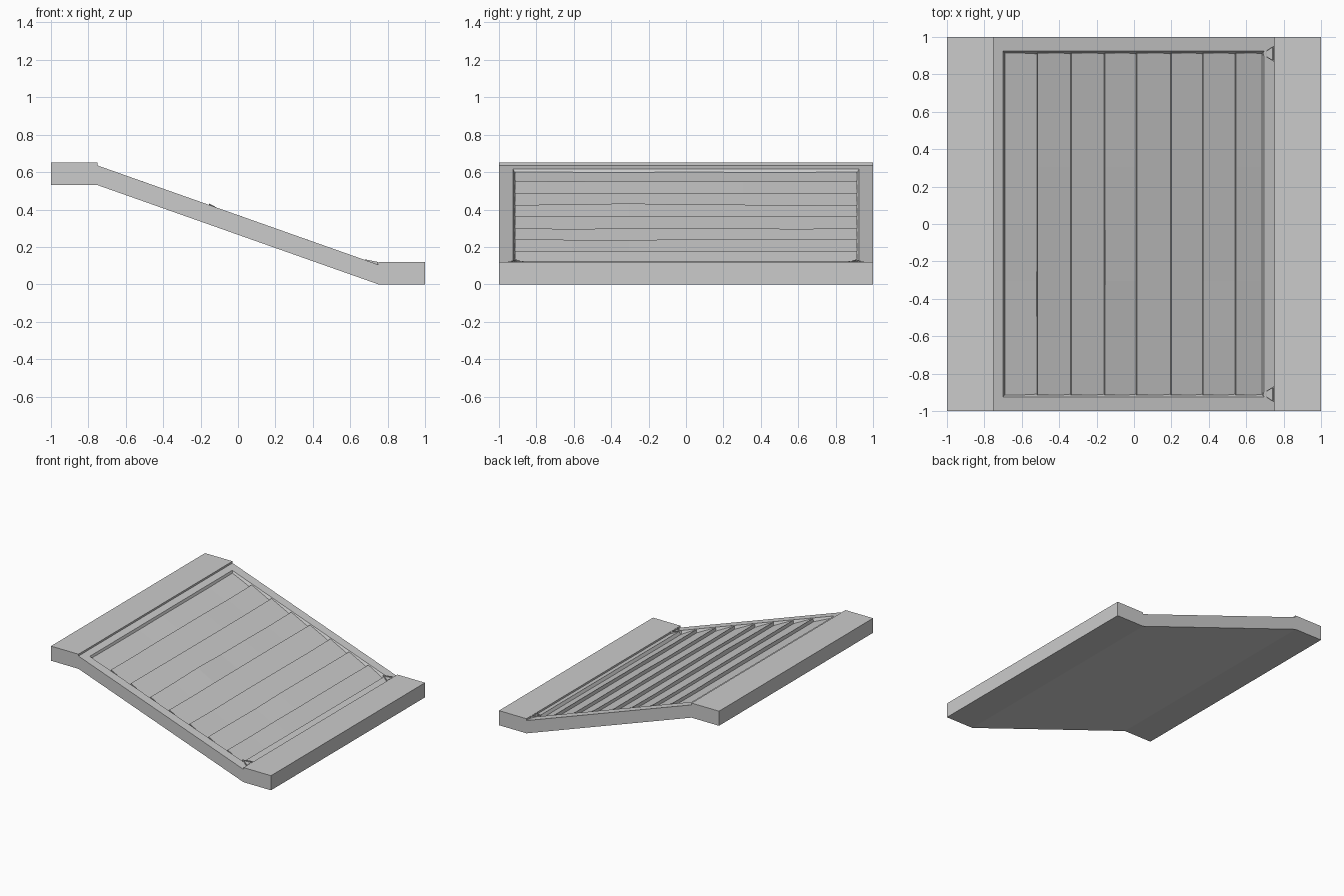
import bpy
import bmesh
import random

random.seed(4)
cube = bpy.data.objects.get("Cube")
if cube:
    bpy.data.objects.remove(cube, do_unlink=True)

GREY = bpy.data.materials.new("plain_grey")
GREY.use_nodes = True
GREY.diffuse_color = (0.6, 0.6, 0.6, 1)
GREY.node_tree.nodes["Principled BSDF"].inputs["Base Color"].default_value = (0.6, 0.6, 0.6, 1)


def surface(x):
    """Height of the sloping deck."""
    return 0.37 - 0.3533 * x


def finish(bm, name):
    bmesh.ops.recalc_face_normals(bm, faces=bm.faces[:])
    mesh = bpy.data.meshes.new(name)
    bm.to_mesh(mesh)
    bm.free()
    mesh.materials.append(GREY)
    obj = bpy.data.objects.new(name, mesh)
    bpy.context.collection.objects.link(obj)
    return obj


def loft(sections):
    """Join equal closed sections into a capped solid."""
    bm = bmesh.new()
    rings = [[bm.verts.new(p) for p in s] for s in sections]
    n = len(rings[0])
    for a, b in zip(rings, rings[1:]):
        for i in range(n):
            j = (i + 1) % n
            bm.faces.new((a[i], a[j], b[j], b[i]))
    bm.faces.new(rings[0])
    bm.faces.new(rings[-1])
    bmesh.ops.recalc_face_normals(bm, faces=bm.faces[:])
    return bm


# Ramp body with an upper and a lower landing
profile = [(-1, 0.53), (-0.75, 0.53), (0.75, 0), (1, 0), (1, 0.12), (0.75, 0.12),
           (0.75, surface(0.75)), (-0.75, surface(-0.75)), (-0.75, 0.65), (-1, 0.65)]
bm = loft([[(x, y, z) for x, z in profile] for y in (-1, 1)])

# Bevel-walled pocket sunk into the sloping deck
deck = next(f for f in bm.faces if 0.1 < f.normal.z < 0.99)
for x_up, x_down, half_y, depth in ((-0.7, 0.695, 0.925, 0), (-0.685, 0.68, 0.905, 0.036)):
    bmesh.ops.inset_individual(bm, faces=[deck], thickness=0.02)
    for v in deck.verts:
        x = x_up if v.co.x < 0 else x_down
        y = half_y if v.co.y > 0 else -half_y
        v.co = (x, y, surface(x) - depth)
finish(bm, "ramp_body")

# Overlapping planks, each dipping towards its lower end
seams = [-0.69, -0.515, -0.335, -0.155, 0.015, 0.2, 0.37, 0.545, 0.685]
ROWS = 7
for i, (x0, x1) in enumerate(zip(seams, seams[1:])):
    sections = []
    for r in range(ROWS):
        y = -0.913 + 1.826 * r / (ROWS - 1)
        wear = random.uniform(-0.004, 0.002) if 0 < r < ROWS - 1 else 0
        if i == 3 and r == 2:
            wear = 0.008
        top = surface(x0) - (0.012 if i == 0 else 0) + wear
        low = surface(x1) - 0.028 + wear / 2
        sections.append([(x0, y, top), (x1, y, low),
                         (x1, y, surface(x1) - 0.045),
                         (x0 - 0.008, y, surface(x0) - 0.045)])
    finish(loft(sections), f"plank_{i + 1}")

# Small wedge stops at the foot of the deck, with a sunken triangle on top
for side, label in ((-1, "right"), (1, "left")):
    yc = 0.91 * side
    outline = [(0.68, 0, 0.133), (0.748, -0.043, 0.12), (0.748, 0.043, 0.12)]
    bm = loft([[(x, yc + dy, z - drop) for x, dy, z in outline] for drop in (0.035, 0)])
    top = max(bm.faces, key=lambda f: f.calc_center_median().z)
    bmesh.ops.inset_individual(bm, faces=[top], thickness=0.01, depth=0)
    bmesh.ops.inset_individual(bm, faces=[top], thickness=0.001, depth=-0.008)
    finish(bm, f"{label}_wedge_stop")
